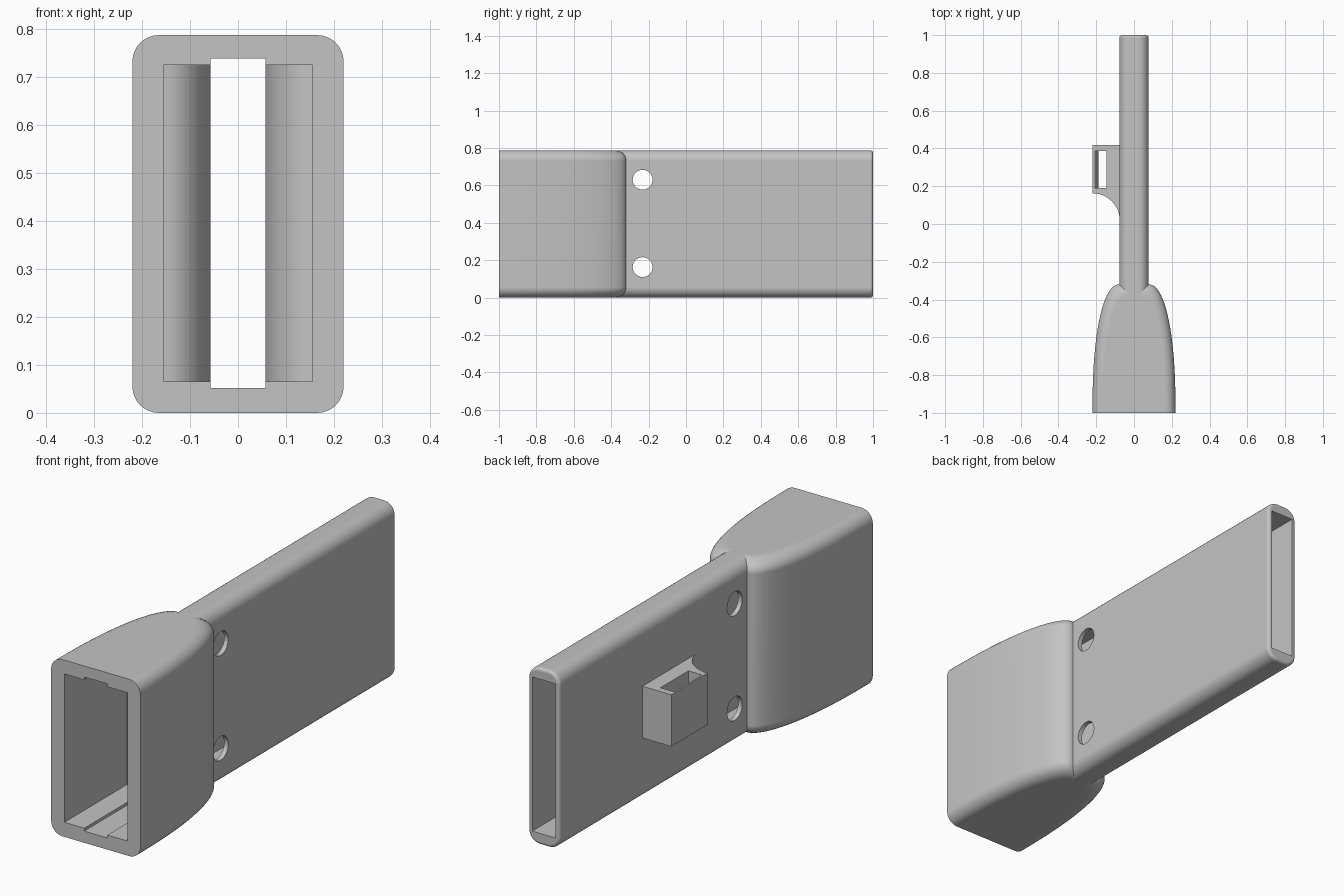
import bpy, bmesh, math

cube = bpy.data.objects.get("Cube")
if cube:
    bpy.data.objects.remove(cube, do_unlink=True)

HEIGHT = 0.787
MIDDLE = HEIGHT / 2
QUARTER = math.pi / 2
grey = bpy.data.materials.new("plain grey")
grey.use_nodes = True
grey.diffuse_color = (0.55, 0.55, 0.55, 1)
grey.node_tree.nodes["Principled BSDF"].inputs["Base Color"].default_value = grey.diffuse_color


def loft(name, rings):
    """Skin a closed solid through rings that have equal point counts."""
    bm = bmesh.new()
    loops = [[bm.verts.new(p) for p in ring] for ring in rings]
    for low, high in zip(loops, loops[1:]):
        for i in range(len(low)):
            bm.faces.new((low[i - 1], low[i], high[i], high[i - 1]))
    bm.faces.new(loops[0])
    bm.faces.new(loops[-1])
    bmesh.ops.recalc_face_normals(bm, faces=bm.faces)
    mesh = bpy.data.meshes.new(name)
    bm.to_mesh(mesh)
    bm.free()
    mesh.materials.append(grey)
    obj = bpy.data.objects.new(name, mesh)
    bpy.context.collection.objects.link(obj)
    return obj


def at_height(points, z):
    return [(x, y, z) for x, y in points]


def prism(name, points, z0, z1):
    return loft(name, [at_height(points, z0), at_height(points, z1)])


def rect(x0, x1, y0, y1):
    return [(x0, y0), (x1, y0), (x1, y1), (x0, y1)]


def mirrored(half):
    return half + [(-x, y) for x, y in reversed(half)]


def arc_steps(count):
    return [QUARTER * i / count for i in range(count + 1)]


def round_steps(radius, count):
    """Inset and distance from the end for each step of a rounded edge."""
    return [(radius * (1 - math.sin(a)), radius * (1 - math.cos(a)))
            for a in arc_steps(count)]


def combine(target, tool, operation):
    """Apply a boolean and remove the tool."""
    mod = target.modifiers.new("boolean", 'BOOLEAN')
    mod.operation, mod.solver, mod.object = operation, 'EXACT', tool
    bpy.context.view_layer.objects.active = target
    bpy.ops.object.modifier_apply(modifier=mod.name)
    bpy.data.objects.remove(tool, do_unlink=True)


def smooth(obj):
    bpy.ops.object.select_all(action='DESELECT')
    obj.select_set(True)
    bpy.context.view_layer.objects.active = obj
    bpy.ops.object.shade_smooth_by_angle(angle=math.radians(30))
    weighted = obj.modifiers.new("even shading", 'WEIGHTED_NORMAL')
    weighted.keep_sharp = True


def housing_outline(inset):
    """Straight mouth running back into two full, rounded shoulders."""
    tip, side, length = 0.08 - inset, 0.14, 0.68 - inset
    return mirrored([(tip + side * math.cos(a) ** 0.95, -1 + length * math.sin(a) ** 0.85)
                     for a in arc_steps(28)])


def sleeve_ring(inset, y, radius=0.055):
    """Upright rounded rectangle at a given depth."""
    half, r = 0.0775 - inset, radius - inset
    ring = []
    for corner, (sx, sz) in enumerate(((1, 1), (-1, 1), (-1, -1), (1, -1))):
        for step in arc_steps(8):
            a = QUARTER * corner + step
            ring.append((sx * (half - r) + r * math.cos(a), y,
                         MIDDLE + sz * (MIDDLE - radius) + r * math.sin(a)))
    return ring


# Flared housing with rounded upper and lower rims
rim = round_steps(0.055, 8)
lower = [at_height(housing_outline(inset), rise) for inset, rise in rim]
upper = [at_height(housing_outline(inset), HEIGHT - drop) for inset, drop in reversed(rim)]
body = loft("housing_and_sleeve", lower + upper)

# Flat sleeve with rounded long edges and a softened back rim
back = [sleeve_ring(inset, 1 - gap) for inset, gap in reversed(round_steps(0.014, 4))]
combine(body, loft("sleeve", [sleeve_ring(0, -0.6)] + back), 'UNION')

# Cavity in the housing that funnels into a channel through the full length
funnel = [(0.155 - 0.1 * math.sin(a), -0.42 - 0.14 * math.cos(a)) for a in arc_steps(14)]
combine(body, prism("cavity", mirrored([(0.155, -1.1)] + funnel), 0.065, 0.725), 'DIFFERENCE')
combine(body, prism("channel", rect(-0.057, 0.057, -1.1, 1.1), 0.052, 0.738), 'DIFFERENCE')

# Pair of round holes through both sleeve walls
for z in (0.163, 0.63):
    bpy.ops.mesh.primitive_cylinder_add(vertices=40, radius=0.053, depth=0.3,
                                        location=(0, -0.232, z),
                                        rotation=(0, QUARTER, 0))
    combine(body, bpy.context.object, 'DIFFERENCE')
smooth(body)

# Side clip with a concave front
hollow = [(-0.22 + 0.145 * math.cos(a), 0.018 + 0.145 * math.sin(a)) for a in arc_steps(12)]
outline = [(-0.07, 0.018)] + hollow + [(-0.22, 0.417), (-0.07, 0.417)]
clip = prism("side_clip", outline, 0.28, 0.51)

# Slot down through the clip, pinched at mid height by a bulging outer wall
slot = [at_height(rect(-0.215, -0.145, 0.19, 0.387), 0.27)]
for i in range(17):
    a = math.pi * i / 16
    slot.append(at_height(rect(-0.215 + 0.028 * math.sin(a), -0.145, 0.19, 0.387),
                          0.395 - 0.115 * math.cos(a)))
slot.append(at_height(rect(-0.215, -0.145, 0.19, 0.387), 0.52))
combine(clip, loft("slot", slot), 'DIFFERENCE')
smooth(clip)
